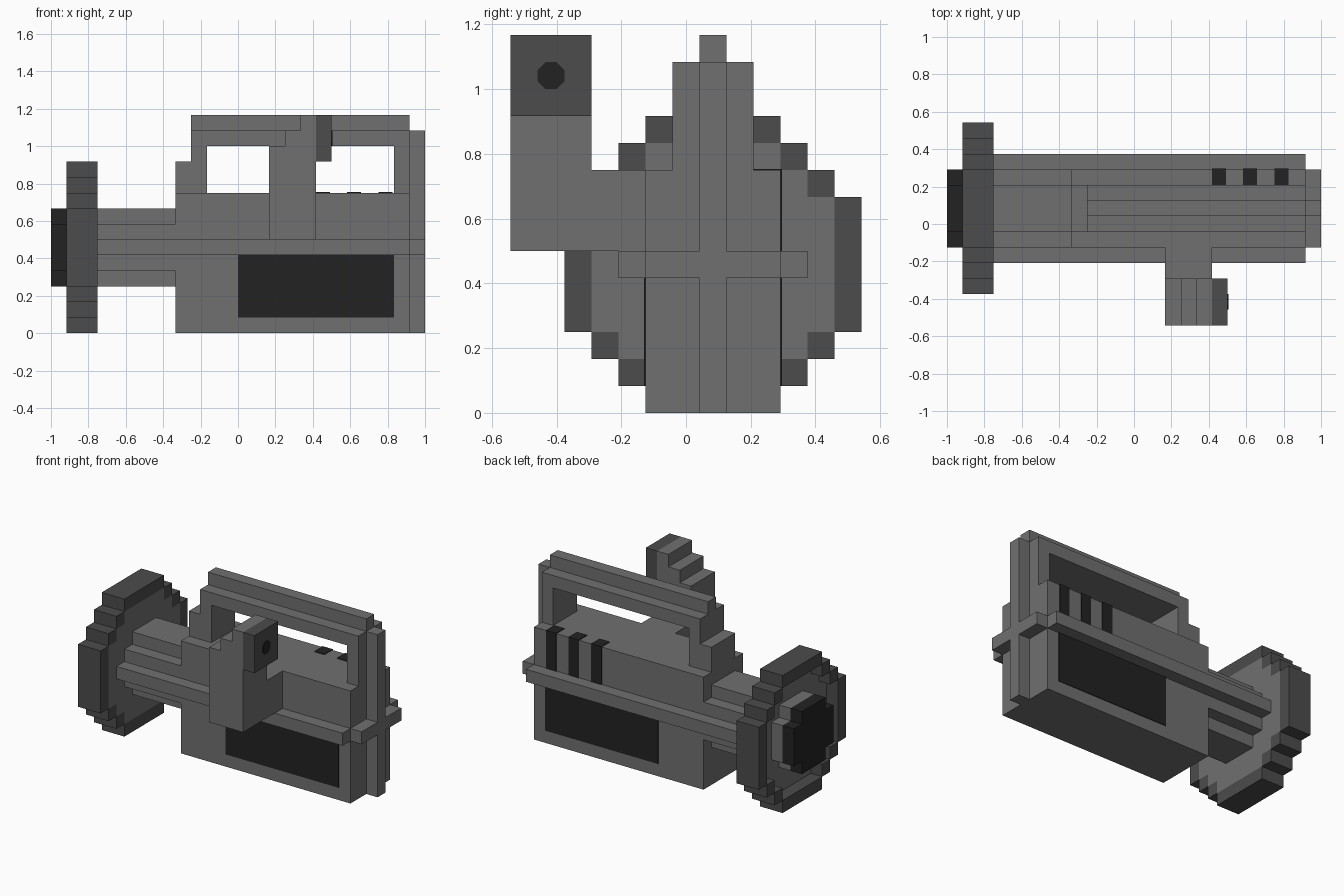
import bpy
import bmesh
import math
from mathutils import Matrix, Vector

if "Cube" in bpy.data.objects:
    bpy.data.objects.remove(bpy.data.objects["Cube"])

UNIT = 1 / 12                      # edge of one building block
ORIGIN = Vector((-12, -6.5, 0))    # block grid corner, in blocks
MID_Y, MID_Z = 7.5, 5.5            # axis of barrel and dish, in blocks


def material(name, value):
    mat = bpy.data.materials.new(name)
    mat.use_nodes = True
    colour = (value, value, value, 1)
    mat.diffuse_color = colour
    mat.node_tree.nodes["Principled BSDF"].inputs["Base Color"].default_value = colour
    return mat


GREY = material("mid grey", 0.162)
DARK = material("dark grey", 0.072)
BLACK = material("near black", 0.016)


def finish(name, bm, mat):
    mesh = bpy.data.meshes.new(name)
    bm.to_mesh(mesh)
    bm.free()
    mesh.materials.append(mat)
    obj = bpy.data.objects.new(name, mesh)
    bpy.context.collection.objects.link(obj)


def blocks(name, mat, boxes):
    """One object from boxes given as x, y and z ranges in blocks."""
    bm = bmesh.new()
    for x, y, z in boxes:
        size = Vector((x[1] - x[0], y[1] - y[0], z[1] - z[0])) * UNIT
        centre = Vector((sum(x) / 2, sum(y) / 2, sum(z) / 2))
        place = Matrix.Translation((centre + ORIGIN) * UNIT)
        bmesh.ops.create_cube(bm, size=1, matrix=place @ Matrix.Diagonal(size).to_4x4())
    finish(name, bm, mat)


def about_axis(x, half_y, low, high):
    """A box centred on the barrel axis in y."""
    return x, (MID_Y - half_y, MID_Y + half_y), (MID_Z + low, MID_Z + high)


def stepped_round(x, radius):
    """Rows of a blocky disc whose flats are five blocks long."""
    rows = [about_axis(x, radius, -2.5, 2.5)]
    half = radius - 1
    low = 2.5
    while low < radius:
        rows.append(about_axis(x, half, low, low + 1))
        rows.append(about_axis(x, half, -low - 1, -low))
        half -= 1
        low += 1
    return rows


def small_round(x):
    """Five block wide rod section with its corners cut."""
    return [about_axis(x, 2.5, -1.5, 1.5),
            about_axis(x, 1.5, 1.5, 2.5),
            about_axis(x, 1.5, -2.5, -1.5)]


# Main housing, side band and end ridge
blocks("housing", GREY, [((8, 23), (5, 10), (0, 9))])
blocks("side_band", GREY, [((3, 23), (4, 11), (5, 6)), ((23, 24), (5, 10), (5, 6))])
blocks("end_ridge", GREY, [((23, 24), (7, 8), (0, 13))])

# Carrying handle with posts
blocks("handle", GREY, [
    ((8, 10), (6, 9), (9, 11)),
    ((9, 10), (6, 9), (11, 12)),
    ((22, 23), (6, 9), (9, 12)),
    ((9, 23), (6, 9), (12, 13)),
    ((9, 23), (7, 8), (13, 14)),
])

# Barrel and its tip
blocks("barrel", GREY, small_round((1, 8)))
blocks("barrel_tip", BLACK, small_round((0, 1)))

# Dish: dark stepped rim around a recessed plate
blocks("dish_plate", GREY, stepped_round((2, 3), 4.5))
rim = []
for x, y, z in stepped_round((1, 3), 5.5):
    if max(abs(z[0] - MID_Z), abs(z[1] - MID_Z)) > 4.5:
        rim.append((x, y, z))
    else:
        rim.append((x, (y[0], y[0] + 1), z))
        rim.append((x, (y[1] - 1, y[1]), z))
blocks("dish_rim", DARK, rim)

# Viewfinder arm on the front side
blocks("viewfinder_arm", GREY, [
    ((14, 17), (3, 5), (6, 9)),
    ((14, 17), (0, 3), (6, 12)),
    ((15, 17), (0, 3), (12, 13)),
    ((16, 17), (0, 3), (13, 14)),
])
blocks("viewfinder_eyepiece", DARK, [((17, 18), (0, 3), (11, 14))])

bm = bmesh.new()
lens_at = (Vector((18, 1.5, 12.5)) + ORIGIN) * UNIT
bmesh.ops.create_cone(
    bm, cap_ends=True, segments=8, radius1=0.045, radius2=0.045, depth=0.008,
    matrix=Matrix.Translation(lens_at) @ Matrix.Rotation(math.pi / 2, 4, "Y")
    @ Matrix.Rotation(math.pi / 8, 4, "Z"))
finish("eyepiece_lens", bm, BLACK)

# Thin dark panels on both sides of the housing
SKIN = 0.05
for name, y in (("front_panel", (5 - SKIN, 5)), ("back_panel", (10, 10 + SKIN))):
    blocks(name, BLACK, [((12, 22), y, (1, 5))])

# Vents wrapping over the back top edge
for n in range(3):
    x = (17 + 2 * n, 17.9 + 2 * n)
    blocks(f"vent_{n + 1}", BLACK, [
        (x, (10, 10 + SKIN), (6, 9 + SKIN)),
        (x, (9, 10), (9, 9 + SKIN)),
    ])
